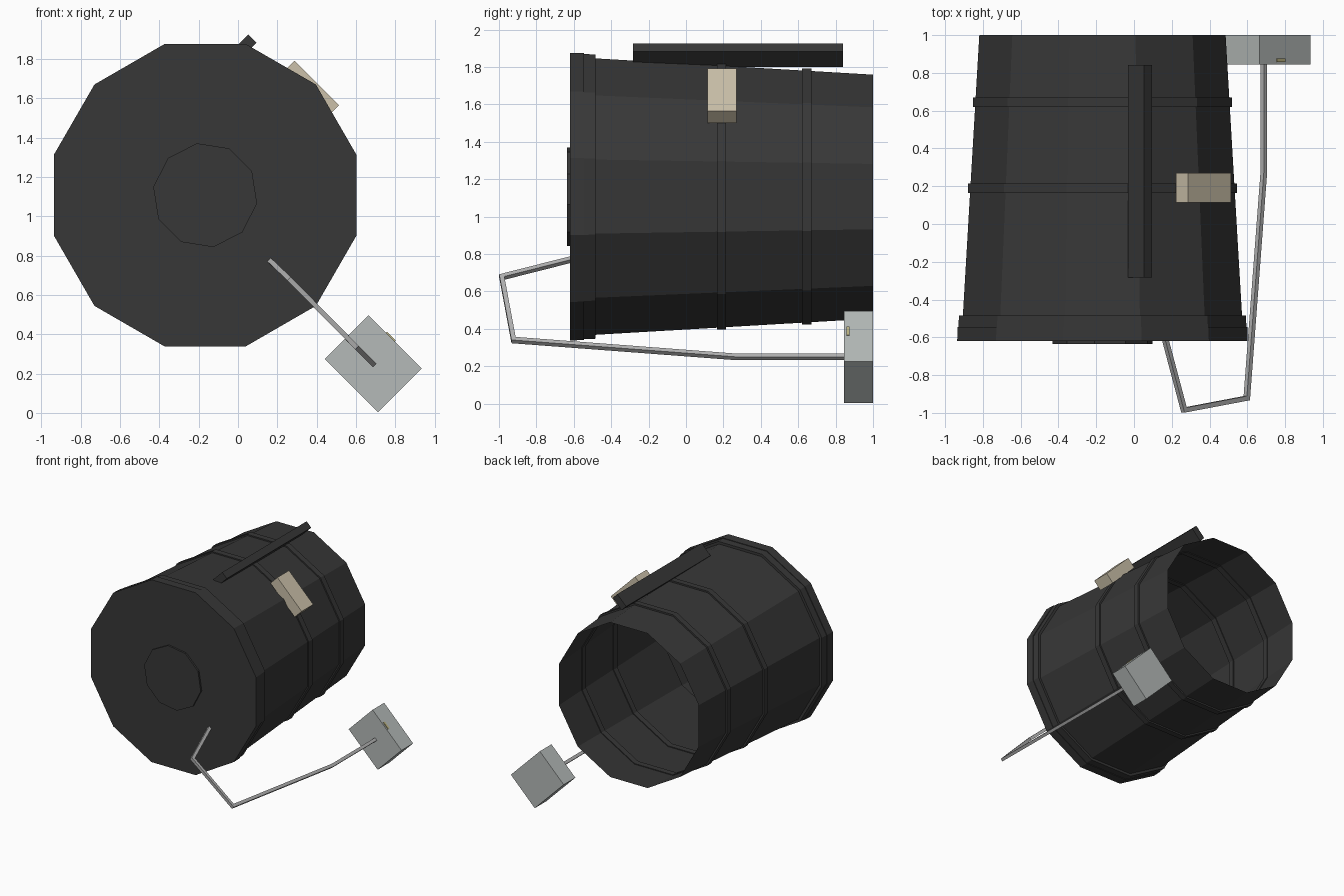
import bpy, bmesh, math
from mathutils import Vector

if "Cube" in bpy.data.objects:
    bpy.data.objects.remove(bpy.data.objects["Cube"])

CX, CZ = -0.167, 1.107      # drum axis


def material(name, rgb):
    m = bpy.data.materials.new(name)
    m.diffuse_color = (*rgb, 1)
    m.use_nodes = True
    m.node_tree.nodes["Principled BSDF"].inputs["Base Color"].default_value = m.diffuse_color
    return m


DARK = material("dark_grey", (0.038, 0.038, 0.038))
BEIGE = material("beige", (0.60, 0.53, 0.40))
GREY = material("light_grey", (0.46, 0.49, 0.48))
STEEL = material("steel", (0.45, 0.45, 0.45))
OLIVE = material("olive_yellow", (0.50, 0.45, 0.22))


def finish(name, bm, mat, recalc=True):
    if recalc:
        bmesh.ops.recalc_face_normals(bm, faces=bm.faces)
    me = bpy.data.meshes.new(name)
    bm.to_mesh(me)
    bm.free()
    me.materials.append(mat)
    ob = bpy.data.objects.new(name, me)
    bpy.context.collection.objects.link(ob)
    return ob


def lathe(name, profile, mat, sides=12, turn=15, cap=False, closed=False):
    """Sweep (y, flat-to-centre distance) points round the drum axis."""
    bm = bmesh.new()
    rings = []
    for y, apothem in profile:
        r = apothem / math.cos(math.pi / sides)
        ring = []
        for i in range(sides):
            a = math.radians(turn) + 2 * math.pi * i / sides
            ring.append(bm.verts.new((CX + r * math.cos(a), y, CZ + r * math.sin(a))))
        rings.append(ring)
    pairs = list(zip(rings, rings[1:]))
    if closed:
        pairs.append((rings[-1], rings[0]))
    for a, b in pairs:
        for i in range(sides):
            j = (i + 1) % sides
            bm.faces.new((a[i], a[j], b[j], b[i]))
    if cap:
        bm.faces.new(rings[0])
    return finish(name, bm, mat)


def diagonal_box(name, centre, size, mat):
    """Box turned 45 degrees about y; size = (down-right, y, up-right)."""
    u, v = Vector((1, 0, -1)).normalized(), Vector((1, 0, 1)).normalized()
    bm = bmesh.new()
    bmesh.ops.create_cube(bm, size=1)
    for p in bm.verts:
        p.co = (Vector(centre) + u * p.co.x * size[0]
                + Vector((0, p.co.y * size[1], 0)) + v * p.co.z * size[2])
    return finish(name, bm, mat)


# Drum: closed stepped front rim, tapered wall, open back
lathe("drum_shell", [(-0.62, 0.769), (-0.545, 0.767), (-0.545, 0.762), (-0.485, 0.760),
                     (-0.485, 0.739), (1.0, 0.652)], DARK, cap=True)

# Hoops round the wall
for i, (y, r) in enumerate([(0.19, 0.711), (0.645, 0.685)]):
    lathe(f"hoop_{i + 1}", [(y - 0.025, r), (y + 0.025, r),
                            (y + 0.025, r - 0.02), (y - 0.025, r - 0.02)], DARK, closed=True)

# Round boss on the front
lathe("front_boss", [(-0.635, 0.254), (-0.615, 0.254)], DARK, sides=10, turn=27, cap=True)

# Rail on top and block on the upper right
diagonal_box("top_rail", (0.032, 0.278, 1.862), (0.06, 1.125, 0.117), DARK)
diagonal_box("side_block", (0.3675, 0.1925, 1.645), (0.32, 0.155, 0.092), BEIGE)

# Pedal box and its small clip
diagonal_box("pedal_box", (0.6875, 0.9225, 0.25), (0.382, 0.155, 0.315), GREY)
diagonal_box("pedal_clip", (0.775, 0.866, 0.385), (0.062, 0.018, 0.014), OLIVE)

# Bent rod: square bar mitred along a path lying in one diagonal plane
path = [Vector(p) for p in [(0.165, -0.61, 0.772), (0.265, -0.985, 0.677),
                            (0.597, -0.922, 0.34), (0.687, 0.27, 0.25), (0.687, 0.86, 0.25)]]
normal = Vector((1, 0, 1)).normalized()
half = 0.0125
bm = bmesh.new()
rings = []
for i, p in enumerate(path):
    before = (p - path[i - 1]).normalized() if i else (path[1] - p).normalized()
    after = (path[i + 1] - p).normalized() if i + 1 < len(path) else before
    side = normal.cross(before + after).normalized()
    side *= half / side.dot(normal.cross(before).normalized())
    rings.append([bm.verts.new(p + side * a + normal * half * b)
                  for a, b in [(-1, -1), (1, -1), (1, 1), (-1, 1)]])
for a, b in zip(rings, rings[1:]):
    for k in range(4):
        bm.faces.new((a[k], a[(k + 1) % 4], b[(k + 1) % 4], b[k]))
bm.faces.new(rings[0])
bm.faces.new(rings[-1])
finish("bent_rod", bm, STEEL)
